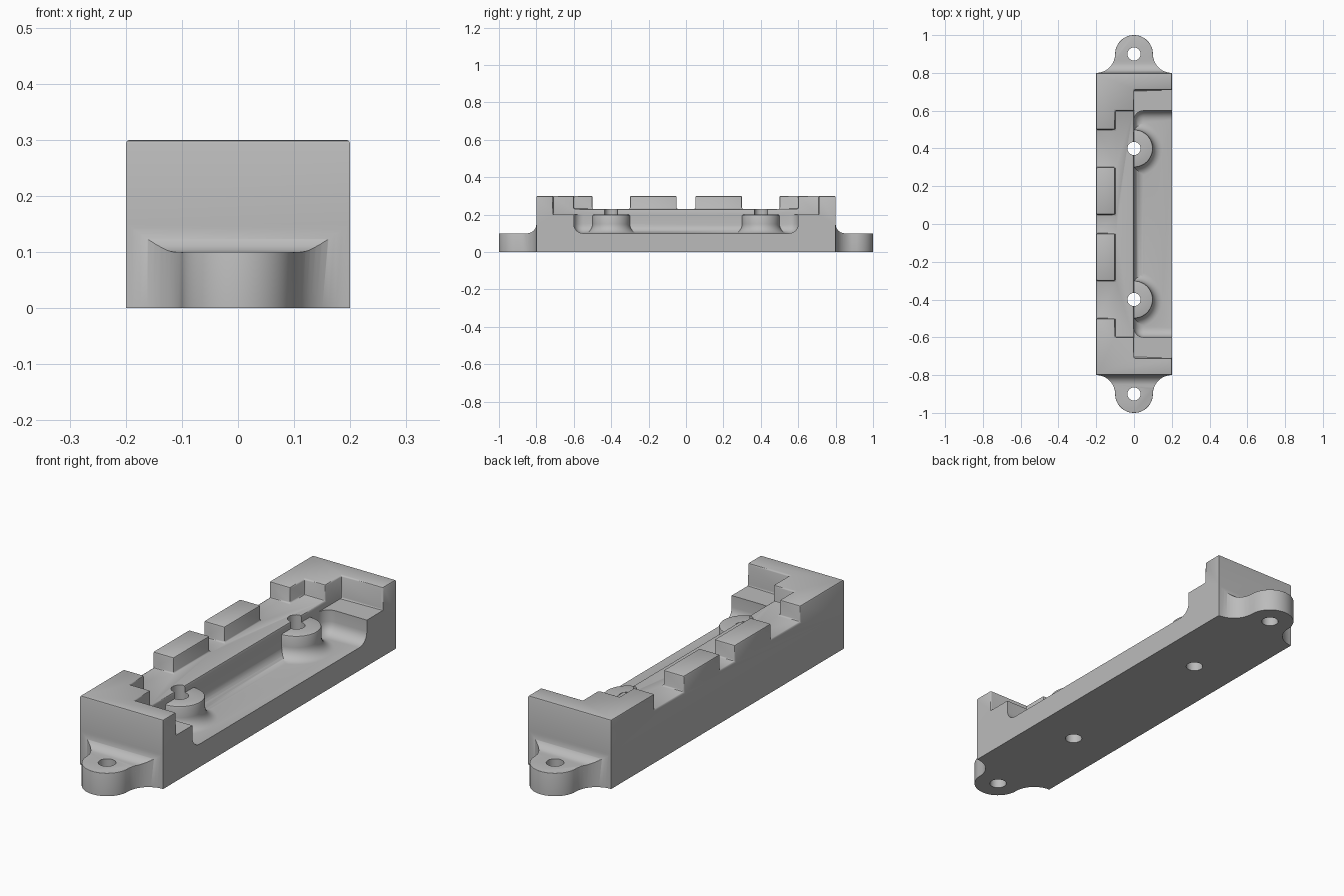
import bpy, bmesh, math
from mathutils import Vector

cube = bpy.data.objects.get("Cube")
if cube:
    bpy.data.objects.remove(cube, do_unlink=True)

grey = bpy.data.materials.new("plain grey")
grey.use_nodes = True
grey.diffuse_color = (0.5, 0.5, 0.5, 1)
grey.node_tree.nodes["Principled BSDF"].inputs["Base Color"].default_value = (0.5, 0.5, 0.5, 1)


def make(name, bm):
    bmesh.ops.recalc_face_normals(bm, faces=bm.faces)
    mesh = bpy.data.meshes.new(name)
    bm.to_mesh(mesh)
    bm.free()
    ob = bpy.data.objects.new(name, mesh)
    bpy.context.collection.objects.link(ob)
    mesh.materials.append(grey)
    return ob


def extrude(name, points, offset):
    """Prism from a flat outline."""
    bm = bmesh.new()
    face = bm.faces.new([bm.verts.new(p) for p in points])
    out = bmesh.ops.extrude_face_region(bm, geom=[face])
    moved = [v for v in out["geom"] if isinstance(v, bmesh.types.BMVert)]
    bmesh.ops.translate(bm, verts=moved, vec=offset)
    return make(name, bm)


def box(name, x0, x1, y0, y1, z0, z1):
    outline = [(x0, y0, z0), (x1, y0, z0), (x1, y1, z0), (x0, y1, z0)]
    return extrude(name, outline, (0, 0, z1 - z0))


def arc(cx, cy, r, a0, a1, n):
    steps = [math.radians(a0 + (a1 - a0) * i / n) for i in range(n + 1)]
    return [(cx + r * math.cos(a), cy + r * math.sin(a)) for a in steps]


def combine(ob, tool, operation="DIFFERENCE"):
    mod = ob.modifiers.new("combine", "BOOLEAN")
    mod.operation, mod.solver, mod.object = operation, "EXACT", tool
    bpy.context.view_layer.objects.active = ob
    bpy.ops.object.modifier_apply(modifier=mod.name)
    bpy.data.objects.remove(tool, do_unlink=True)


def round_edges(ob, rule, width, segments):
    bm = bmesh.new()
    bm.from_mesh(ob.data)
    bmesh.ops.remove_doubles(bm, verts=bm.verts, dist=0.0001)
    bmesh.ops.dissolve_limit(bm, angle_limit=0.01, verts=bm.verts, edges=bm.edges)
    sharp = [e for e in bm.edges if len(e.link_faces) == 2
             and e.calc_face_angle() > 1 and rule(*[v.co for v in e.verts])]
    bmesh.ops.bevel(bm, geom=sharp, offset=width, segments=segments, profile=0.5,
                    affect="EDGES", clamp_overlap=True)
    bm.to_mesh(ob.data)
    bm.free()


# Body with a rounded mounting ear at each end
end = arc(0.2, 0.9, 0.1, 270, 180, 12)[:-1] + arc(0, 0.9, 0.1, 0, 180, 24)
end += arc(-0.2, 0.9, 0.1, 0, -90, 12)[1:]
plan = end + [(-x, -y) for x, y in end]
body = extrude("mounting_base", [(x, y, 0) for x, y in plan], (0, 0, 0.3))

# Lower the ears, leaving a fillet against the body
for s in (-1, 1):
    side = [(0.8, 0.4)] + arc(0.85, 0.15, 0.05, 180, 270, 8) + [(1.1, 0.1), (1.1, 0.4)]
    combine(body, extrude("ear_cutter", [(-0.3, s * y, z) for y, z in side], (0.6, 0, 0)))

# Upper recess, open gaps between the teeth, and the side ledge
combine(body, box("recess_cutter", -0.1, 0.1, -0.6, 0.6, 0.23, 0.4))
for y0, y1 in ((-0.5, -0.3), (-0.05, 0.05), (0.3, 0.5)):
    combine(body, box("gap_cutter", -0.3, -0.05, y0, y1, 0.23, 0.4))
combine(body, box("ledge_cutter", 0, 0.3, -0.71, 0.71, 0.2, 0.4))

# Deep pocket with filleted floor and corners
pocket = box("pocket_cutter", 0, 0.4, -0.6, 0.6, 0.1, 0.35)
round_edges(pocket, lambda a, b: max(a.z, b.z) < 0.11 and max(a.x, b.x) > 0.3 > 0 and min(a.x, b.x) < 0.1
            or max(a.x, b.x) < 0.01 and min(a.z, b.z) < 0.11, 0.05, 6)
combine(body, pocket)

# Soft edges on the ears and the upper steps
round_edges(body, lambda a, b: min(abs(a.y), abs(b.y)) > 0.86 and min(a.z, b.z) > 0.09, 0.015, 3)
round_edges(body, lambda a, b: min(a.z, b.z) > 0.19
            and not any(p.z < 0.21 and abs(p.y) < 0.62 for p in (a, b)), 0.007, 2)

# Screw bosses with flared feet
profile = [(0, 0.05), (0.15, 0.05)] + arc(0.15, 0.15, 0.05, 270, 180, 8)
profile += arc(0.093, 0.193, 0.007, 0, 90, 2) + [(0, 0.2)]
for y in (-0.4, 0.4):
    bm = bmesh.new()
    verts = [bm.verts.new((r, y, z)) for r, z in profile]
    edges = [bm.edges.new(pair) for pair in zip(verts, verts[1:])]
    bmesh.ops.spin(bm, geom=verts + edges, cent=(0, y, 0), axis=(0, 0, 1),
                   angle=math.tau, steps=48, use_merge=True)
    bmesh.ops.remove_doubles(bm, verts=bm.verts, dist=0.0001)
    combine(body, make("boss", bm), "UNION")

# Screw holes
for y in (-0.9, -0.4, 0.4, 0.9):
    ring = arc(0, y, 0.035, 0, 360, 32)[:-1]
    combine(body, extrude("hole_cutter", [(x, v, -0.1) for x, v in ring], (0, 0, 0.6)))

bpy.ops.object.select_all(action="DESELECT")
body.select_set(True)
bpy.context.view_layer.objects.active = body
bpy.ops.object.shade_smooth_by_angle(angle=math.radians(35))
